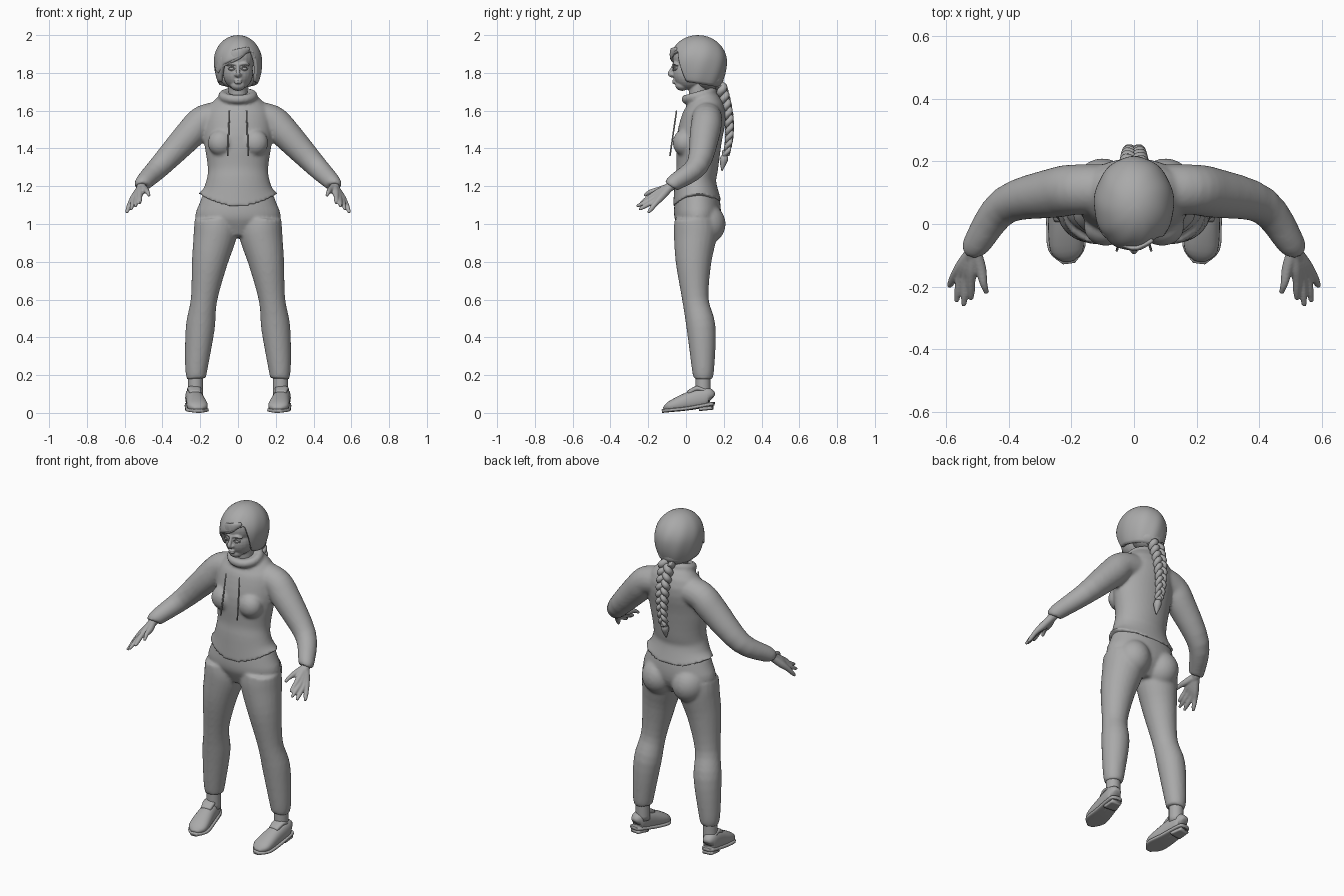
import bpy, bmesh
from math import sin, cos, pi, radians, copysign
from mathutils import Vector, Matrix

if "Cube" in bpy.data.objects:
    bpy.data.objects.remove(bpy.data.objects["Cube"])

grey = bpy.data.materials.new("plain_grey")
grey.use_nodes = True
shade = (0.4, 0.4, 0.4, 1)
grey.diffuse_color = shade
grey.node_tree.nodes["Principled BSDF"].inputs["Base Color"].default_value = shade

LEFT, RIGHT = 1, -1
SIDES = {"left": LEFT, "right": RIGHT}
DEPTH, UPWARD = Vector((0, 1, 0)), Vector((0, 0, 1))


def resample(rows, steps=4):
    """Smooth spline through rows of numbers."""
    out = []
    last = len(rows) - 1
    for i in range(last):
        before, start, end, after = (rows[min(max(i + k, 0), last)] for k in (-1, 0, 1, 2))
        for step in range(steps):
            t = step / steps
            blend = t * t * (3 - 2 * t)
            ease_out, ease_in = t * (1 - t) ** 2 / 2, t * t * (t - 1) / 2
            out.append([b + (c - b) * blend + (c - a) * ease_out + (d - b) * ease_in
                        for a, b, c, d in zip(before, start, end, after)])
    return out + [rows[last]]


def loft(bm, rows, side=LEFT, up=UPWARD, power=1, sides=24):
    """Closed tube through rows (x, y, z, half width, optional half height)."""
    rows = resample(rows)
    points = [Vector((row[0] * side, row[1], row[2])) for row in rows]
    rings = []
    for i, row in enumerate(rows):
        tangent = points[min(i + 1, len(points) - 1)] - points[max(i - 1, 0)]
        across = tangent.cross(up).normalized()
        over = across.cross(tangent).normalized()
        ring = []
        for k in range(sides):
            angle = 2 * pi * k / sides
            c, s = (copysign(abs(f) ** power, f) for f in (cos(angle), sin(angle)))
            ring.append(bm.verts.new(points[i] + across * c * row[3] + over * s * row[-1]))
        rings.append(ring)
    for lower, upper in zip(rings, rings[1:]):
        for k in range(sides):
            bm.faces.new((lower[k], lower[k - 1], upper[k - 1], upper[k]))
    bm.faces.new(rings[0])
    bm.faces.new(rings[-1])


def centred(*rows):
    """Rows on the middle plane, given without x."""
    return [(0, *row) for row in rows]


def ball(bm, centre, size):
    matrix = Matrix.Translation(centre) @ Matrix.Diagonal((*size, 1))
    bmesh.ops.create_uvsphere(bm, u_segments=24, v_segments=16, radius=1, matrix=matrix)


def finish(name, bm, voxel=None, soften=None, thickness=None):
    """Turn the mesh into an object, optionally merged and softened."""
    bmesh.ops.recalc_face_normals(bm, faces=bm.faces)
    mesh = bpy.data.meshes.new(name)
    bm.to_mesh(mesh)
    bm.free()
    mesh.shade_smooth()
    mesh.materials.append(grey)
    part = bpy.data.objects.new(name, mesh)
    bpy.context.collection.objects.link(part)
    if voxel:
        merge = part.modifiers.new("merge", "REMESH")
        merge.mode = "VOXEL"
        merge.voxel_size = voxel
        merge.use_smooth_shade = True
    if thickness:
        shell = part.modifiers.new("shell", "SOLIDIFY")
        shell.thickness = thickness
    if soften:
        part.modifiers.new("soften", "SMOOTH").iterations = soften


# Sweater: torso with a hem that rises at the hips, bust, sleeves and rolled collar
bm = bmesh.new()
loft(bm, centred((.06, 1.1, .21, .13), (.05, 1.22, .17, .11), (.06, 1.3, .16, .11),
                 (.07, 1.45, .18, .12), (.1, 1.6, .17, .11), (.08, 1.7, .07, .06)), up=DEPTH, sides=40)
for vert in bm.verts:
    below_waist = max(1.2 - vert.co.z, 0)
    vert.co.z += below_waist * 14 * vert.co.x ** 2
for side in SIDES.values():
    ball(bm, (.09 * side, -.01, 1.43), (.07, .06, .07))
    loft(bm, [(.08, .11, 1.57, .08), (.18, .11, 1.55, .08), (.25, .1, 1.48, .08),
              (.41, .06, 1.31, .06), (.5, -.06, 1.22, .045), (.51, -.08, 1.2, .035)], side)
turns = [2 * pi * i / 16 for i in range(17)]
loft(bm, [(.08 * cos(a), .07 + .07 * sin(a), 1.68 + .02 * sin(a), .024) for a in turns])
finish("sweater", bm, voxel=.009, soften=5)

# Trousers: pelvis, seat and legs
bm = bmesh.new()
loft(bm, centred((.05, .93, .08, .07), (.06, 1.02, .22, .12), (.06, 1.12, .2, .12), (.06, 1.19, .17, .1)),
     up=DEPTH, sides=40)
for side in SIDES.values():
    ball(bm, (.1 * side, .1, 1), (.1, .11, .11))
    loft(bm, [(.22, .09, .18, .05), (.22, .09, .24, .06), (.2, .08, .45, .077), (.18, .05, .6, .07),
              (.15, .04, .8, .095), (.12, .05, .95, .115), (.12, .05, 1.03, .11)], side, up=DEPTH)
finish("trousers", bm, voxel=.009, soften=5)

# Drawstrings
bm = bmesh.new()
for side in SIDES.values():
    loft(bm, [(.045, -.05, 1.6, .004), (.055, -.085, 1.36, .004)], side, up=DEPTH, sides=8)
finish("drawstrings", bm)

# Hands: fingers fan from the wrist so that their roots fill the palm
wrist = Vector((.51, -.08, 1.2))
index_knuckle, little_knuckle = Vector((.52, -.18, 1.15)), Vector((.57, -.16, 1.11))
index_tip, little_tip = Vector((.52, -.24, 1.11)), Vector((.59, -.2, 1.06))
for label, side in SIDES.items():
    bm = bmesh.new()
    for finger in range(4):
        fan = finger / 3
        knuckle = index_knuckle.lerp(little_knuckle, fan)
        tip = index_tip.lerp(little_tip, fan) - DEPTH * .04 * sin(pi * fan)
        palm = wrist.lerp(knuckle, .6)
        middle = knuckle.lerp(tip, .6)
        loft(bm, [(*wrist, .02), (*palm, .02), (*knuckle, .014), (*middle, .012), (*tip, .007)], side)
    loft(bm, [(*wrist, .02), (.49, -.14, 1.18, .018), (.48, -.19, 1.17, .012), (.47, -.22, 1.15, .008)], side)
    loft(bm, [(.49, -.04, 1.23, .025), (*wrist, .025), (.52, -.11, 1.18, .02)], side)
    finish(label + "_hand", bm, voxel=.0045, soften=2)

# Head: neck, skull, face, chin, nose, lips, brows and cheeks
bm = bmesh.new()
loft(bm, centred((.07, 1.62, .05), (.06, 1.78, .05)), up=DEPTH)
ball(bm, (0, .04, 1.88), (.09, .11, .1))
ball(bm, (0, .02, 1.8), (.08, .09, .09))
ball(bm, (0, -.02, 1.735), (.04, .037, .03))
loft(bm, centred((-.06, 1.85, .01), (-.074, 1.82, .009), (-.085, 1.795, .012), (-.07, 1.78, .008)), up=DEPTH)
for height in (1.76, 1.748):
    ball(bm, (0, -.063, height), (.02, .01, .006))
for side in SIDES.values():
    ball(bm, (.01 * side, -.072, 1.79), (.01, .01, .008))
    loft(bm, [(.01, -.066, 1.845, .006), (.04, -.06, 1.85, .008), (.06, -.045, 1.84, .005)], side)
finish("head", bm, voxel=.0045, soften=2)

# Eyes with upper and lower lids
bm = bmesh.new()
for side in SIDES.values():
    ball(bm, (.034 * side, -.052, 1.822), (.016, .015, .011))
    for lid in (.011, -.009):
        loft(bm, [(.016, -.066, 1.822, .003), (.034, -.067, 1.822 + lid, .003), (.053, -.052, 1.822, .003)],
             side, sides=8)
finish("eyes", bm)


# Hair cap: a shell around the skull, open at the face, with a swept hairline
def hair_edge(angle):
    sides_and_back = 1.74 + .02 * cos(angle)
    forehead = 1.88 + .06 * sin(angle)
    opening = min(max((radians(60) - abs(angle)) / radians(20), 0), 1)
    return sides_and_back + (forehead - sides_and_back) * opening


bm = bmesh.new()
crown = bm.verts.new((0, .06, 2))
columns = []
locks, rows = 96, 24
for lock in range(locks):
    angle = 2 * pi * lock / locks - pi
    edge, column = hair_edge(angle), []
    for row in range(1, rows + 1):
        t = row / rows
        z = 2 - (2 - edge) * t ** 1.7
        h = (z - 1.86) / .14
        width = max(1 - h * h, 0) ** .5 if h > 0 else 1 - h * h / 4
        width *= 1 + .012 * t * sin(9 * angle + 7 * t)
        column.append(bm.verts.new((.128 * width * sin(angle), .064 - .152 * width * cos(angle), z)))
    columns.append(column)
for this, following in zip(columns, columns[1:] + columns[:1]):
    bm.faces.new((crown, this[0], following[0]))
    for a, b, c, d in zip(this, this[1:], following[1:], following):
        bm.faces.new((a, b, c, d))
finish("hair_cap", bm, thickness=.02, soften=2)

# Swept fringe and nape
bm = bmesh.new()
loft(bm, [(.06, -.05, 1.93, .008, .01), (0, -.077, 1.9, .01, .03),
          (-.08, -.04, 1.86, .01, .03), (-.11, 0, 1.81, .01, .02)])
ball(bm, (0, .12, 1.77), (.09, .08, .06))
finish("fringe_and_nape", bm, voxel=.005, soften=3)

# Braid: three crossing strands along a curved spine, with a tie and a tail
bm = bmesh.new()
links = 48
for strand in range(3):
    path = []
    for link in range(links + 1):
        t = link / links
        turn, size = 2 * pi * (3 * t + strand / 3), 1 - t * .45
        path.append((.03 * size * sin(turn), .18 + .05 * sin(2.4 * t) + .014 * size * sin(2 * turn),
                     1.74 - .37 * t, .021 * size))
    loft(bm, path, up=DEPTH, sides=10)
loft(bm, centred((.21, 1.39, .02), (.21, 1.36, .02)), up=DEPTH)
loft(bm, centred((.21, 1.37, .01), (.2, 1.34, .022), (.19, 1.28, .002)), up=DEPTH)
finish("braid", bm)

# Shoes with laces, soles with heels, and socks
for label, side in SIDES.items():
    ball_of_foot = Matrix.Translation(DEPTH * -.1)
    tilt = ball_of_foot @ Matrix.Rotation(.1, 4, "X") @ ball_of_foot.inverted()
    place = Matrix.Translation((.226 * side, .015, -.006)) @ Matrix.Rotation(-.13 * side, 4, "Z") @ tilt

    bm = bmesh.new()
    loft(bm, centred((.13, .06, .02, .02), (.11, .07, .04, .05), (.02, .06, .048, .05),
                     (-.09, .04, .054, .03), (-.13, .03, .02, .01)), power=.85)
    loft(bm, centred((.11, .1, .03, .012), (.06, .12, .036, .014), (.01, .1, .03, .014)), power=.8)
    for lace in range(4):
        y, z = .015 - .017 * lace, .11 - .01 * lace
        loft(bm, [(-.03, y, z - .014, .004), (0, y, z, .004), (.03, y, z - .014, .004)], sides=8)
    bm.transform(place)
    finish(label + "_shoe", bm)

    bm = bmesh.new()
    loft(bm, centred((.14, .03, .02, .01), (.12, .03, .04, .01), (0, .02, .055, .01),
                     (-.09, .02, .06, .01), (-.14, .02, .02, .01)), power=.5)
    loft(bm, centred((.13, .01, .03, .01), (.06, .01, .04, .01)), power=.4)
    bm.transform(place)
    finish(label + "_sole", bm)

    bm = bmesh.new()
    loft(bm, [(.225, .09, .09, .04), (.225, .09, .22, .04)], side, up=DEPTH)
    finish(label + "_sock", bm)
